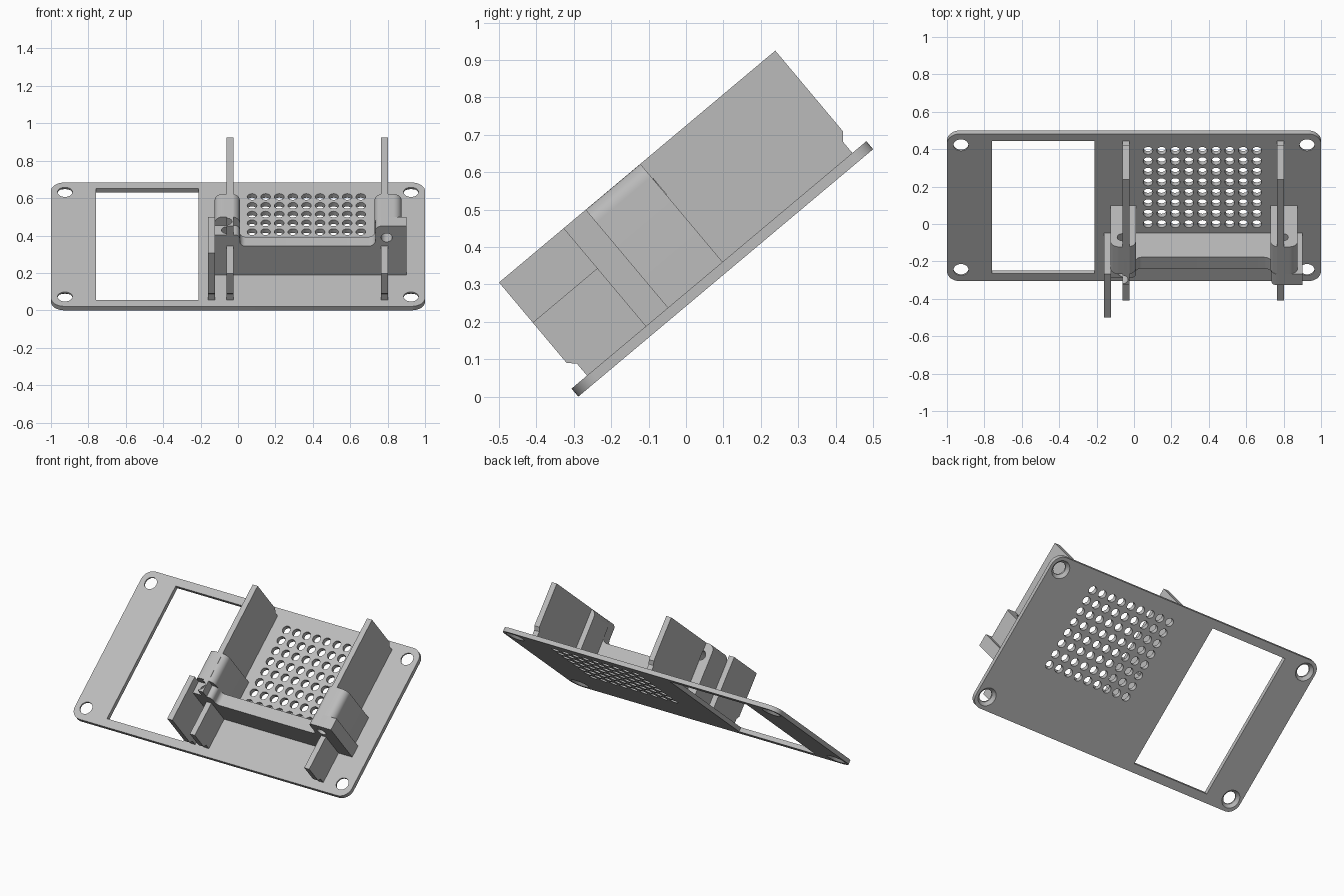
import bpy
import bmesh
from math import pi, sin, cos, radians
from mathutils import Matrix, Vector

cube = bpy.data.objects.get("Cube")
if cube:
    bpy.data.objects.remove(cube, do_unlink=True)

grey = bpy.data.materials.new("plain grey")
grey.use_nodes = True
grey.diffuse_color = (0.5, 0.5, 0.5, 1)
grey.node_tree.nodes["Principled BSDF"].inputs["Base Color"].default_value = (0.5, 0.5, 0.5, 1)

# Parts are laid out flat (x, slope, height) and tilted by this frame
TILT = Matrix.Translation((0, -0.288, 0)) @ Matrix.Rotation(radians(40), 4, 'X')
T = 0.028        # plate thickness
TOP = 0.37       # full wall height
LOW = 0.23       # lowered wall height
F, B, E = 0.259, 0.337, 0.527   # beam front, beam back, boss back


def rounded(points, steps=8):
    """Polygon from (a, b, radius) corners, with arcs where radius > 0."""
    out = []
    for i, (a, b, r) in enumerate(points):
        p = Vector((a, b))
        if not r:
            out.append(p)
            continue
        d0 = (Vector(points[i - 1][:2]) - p).normalized()
        d1 = (Vector(points[(i + 1) % len(points)][:2]) - p).normalized()
        centre = p + (d0 + d1) * r
        for k in range(steps + 1):
            t = k / steps * pi / 2
            out.append(centre - d1 * r * cos(t) - d0 * r * sin(t))
    return out


def prism(bm, outline, axis, lo, hi):
    """Extrude a 2D outline along one axis."""
    def place(p, h):
        c = [p[0], p[1]]
        c.insert(axis, h)
        return bm.verts.new(c)
    rings = [[place(p, h) for p in outline] for h in (lo, hi)]
    n = len(outline)
    bm.faces.new(rings[0])
    bm.faces.new(rings[1][::-1])
    for i in range(n):
        j = (i + 1) % n
        bm.faces.new((rings[0][i], rings[1][i], rings[1][j], rings[0][j]))


def circle(a, b, r, n=24):
    return [(a + r * cos(2 * pi * i / n), b + r * sin(2 * pi * i / n)) for i in range(n)]


def rect(a0, a1, b0, b1):
    return [(a0, b0), (a1, b0), (a1, b1), (a0, b1)]


def finish(name, bm):
    bmesh.ops.recalc_face_normals(bm, faces=bm.faces)
    mesh = bpy.data.meshes.new(name)
    bm.to_mesh(mesh)
    bm.free()
    mesh.materials.append(grey)
    obj = bpy.data.objects.new(name, mesh)
    bpy.context.collection.objects.link(obj)
    obj.matrix_world = TILT
    return obj


def part(name, outline, axis, lo, hi):
    bm = bmesh.new()
    prism(bm, outline, axis, lo, hi)
    return finish(name, bm)


def cut(obj, cutter):
    mod = obj.modifiers.new("holes", 'BOOLEAN')
    mod.operation = 'DIFFERENCE'
    mod.solver = 'EXACT'
    mod.object = cutter
    bpy.context.view_layer.update()
    graph = bpy.context.evaluated_depsgraph_get()
    mesh = bpy.data.meshes.new_from_object(obj.evaluated_get(graph))
    obj.modifiers.clear()
    obj.data = mesh


# Base plate with window, vent grid and countersunk corner holes
L, R = 1.029, 0.07
plate = part("base_plate", rounded([(-1, 0, R), (1, 0, R), (1, L, R), (-1, L, R)]), 2, 0, T)
bm = bmesh.new()
prism(bm, rect(-0.76, -0.21, 0.053, 0.978), 2, -0.1, 0.1)
for col in range(9):
    for row in range(8):
        prism(bm, circle(0.075 + 0.0727 * col, 0.4 + 0.073 * row, 0.026, 16), 2, -0.1, 0.1)
for x in (-0.925, 0.925):
    for u in (0.08, 0.95):
        prism(bm, circle(x, u, 0.04), 2, -0.1, 0.1)
plate_cutter = finish("plate_cutter", bm)
bm = bmesh.new()
for x in (-0.925, 0.925):
    for u in (0.08, 0.95):
        bmesh.ops.create_cone(bm, cap_ends=True, segments=24, radius1=0.06, radius2=0.038,
                              depth=0.022, matrix=Matrix.Translation((x, u, 0.009)))
sink_cutter = finish("countersink_cutter", bm)
cut(plate, plate_cutter)
cut(plate, sink_cutter)

# Long side walls, notched at both ends and lowered at the front
base = T - 0.005
wall = [(0.054, base), (0.98, base), (0.98, 0.066), (0.998, 0.089), (0.998, TOP),
        (F, TOP), (F, LOW), (0.034, LOW), (0.034, 0.089), (0.054, 0.07)]
walls = [part(name, wall, 0, x, x + 0.036)
         for name, x in (("right_side_wall", -0.061), ("left_side_wall", 0.765))]

# Short full-height guard wall
guard = [(0.054, base), (B, base), (B, TOP), (0.034, TOP), (0.034, 0.089), (0.054, 0.07)]
part("guard_wall", guard, 0, -0.161, -0.124)

# Cross beam, low in the middle and raised into both ends
beam = part("cross_beam", rounded([
    (-0.125, base, 0), (0.9, base, 0), (0.9, TOP, 0), (0.735, TOP, 0.03),
    (0.735, LOW, 0.04), (0.01, LOW, 0.03), (0.01, 0.31, 0.03), (-0.125, 0.31, 0)]), 1, F, B)

# Screw bosses with rounded tops
bosses = [part(name, rounded([(x0, base, 0), (x1, base, 0), (x1, TOP, 0.045), (x0, TOP, 0.045)]),
               1, B, E)
          for name, x0, x1 in (("right_boss", -0.125, 0.01), ("left_boss", 0.73, 0.875))]

# Screw holes
bm = bmesh.new()
prism(bm, circle(0.795, 0.29, 0.03), 1, F - 0.03, E + 0.001)
prism(bm, circle(-0.06, 0.29, 0.03), 1, E - 0.1, E + 0.001)
prism(bm, circle(-0.06, (F + B) / 2, 0.028), 2, 0.245, 0.5)
screw_cutter = finish("screw_cutter", bm)
for obj in walls + bosses + [beam]:
    cut(obj, screw_cutter)

for cutter in (plate_cutter, sink_cutter, screw_cutter):
    bpy.data.objects.remove(cutter, do_unlink=True)

# Smooth the arcs, keep the edges sharp
for obj in walls + bosses + [beam, plate]:
    bpy.ops.object.select_all(action='DESELECT')
    obj.select_set(True)
    bpy.context.view_layer.objects.active = obj
    bpy.ops.object.shade_smooth_by_angle(angle=radians(30))
